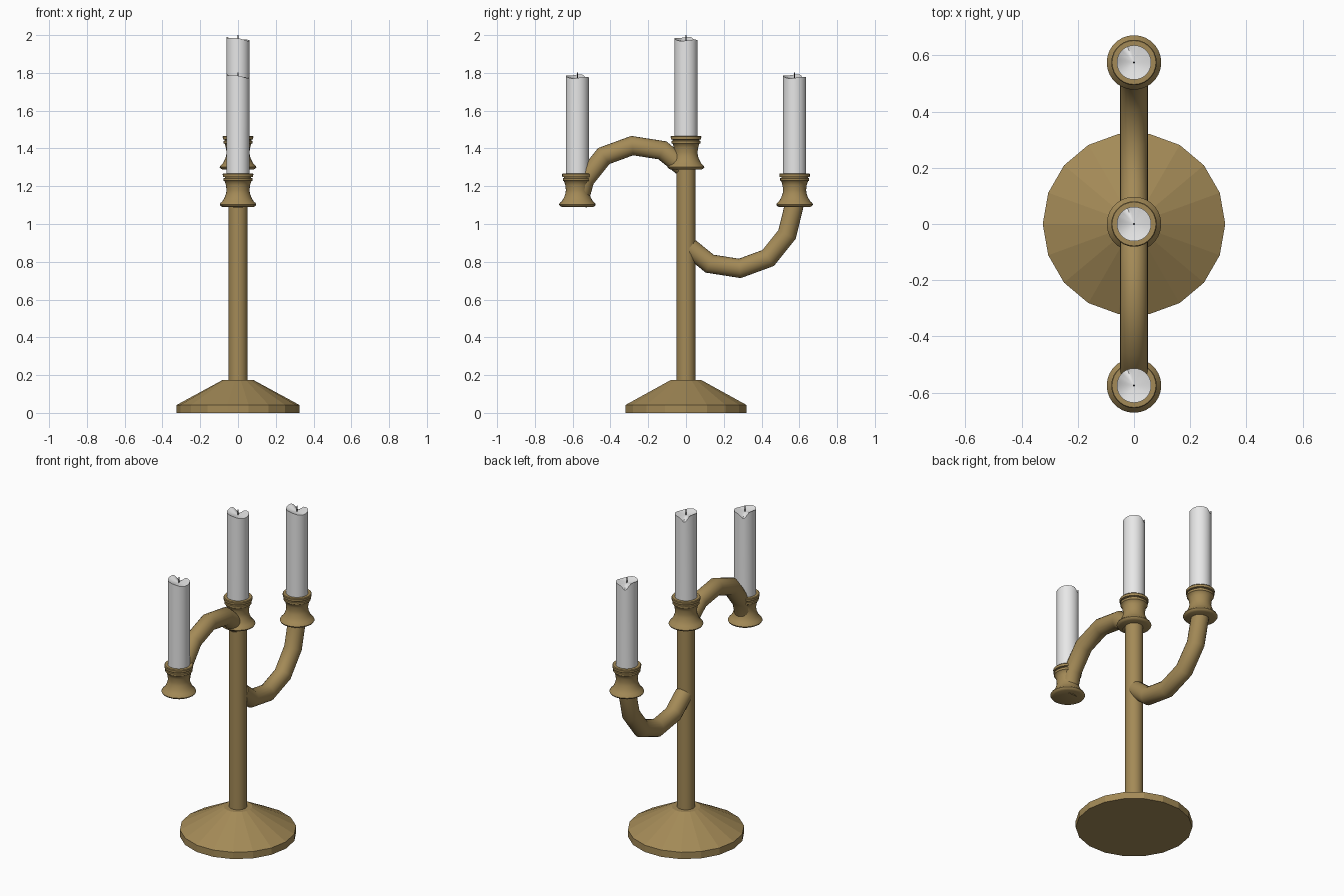
import bpy, bmesh, math
from mathutils import Vector

if "Cube" in bpy.data.objects:
    bpy.data.objects.remove(bpy.data.objects["Cube"])


def material(name, rgb):
    m = bpy.data.materials.new(name)
    m.diffuse_color = (*rgb, 1)
    m.use_nodes = True
    m.node_tree.nodes["Principled BSDF"].inputs["Base Color"].default_value = m.diffuse_color
    return m


BRASS = material("aged brass", (0.37, 0.255, 0.095))
WAX = material("white wax", (0.8, 0.8, 0.8))
WICK = material("dark wick", (0.06, 0.06, 0.06))


def finish(name, bm, mat, angle=None):
    bmesh.ops.remove_doubles(bm, verts=bm.verts, dist=1e-5)
    bmesh.ops.recalc_face_normals(bm, faces=bm.faces)
    me = bpy.data.meshes.new(name)
    bm.to_mesh(me)
    bm.free()
    me.materials.append(mat)
    ob = bpy.data.objects.new(name, me)
    bpy.context.collection.objects.link(ob)
    if angle:
        bpy.ops.object.select_all(action='DESELECT')
        ob.select_set(True)
        bpy.context.view_layer.objects.active = ob
        bpy.ops.object.shade_smooth_by_angle(angle=math.radians(angle))
    return ob


def skin(bm, rings):
    """Join consecutive rings of points with quads and cap both ends."""
    vr = [[bm.verts.new(p) for p in r] for r in rings]
    n = len(vr[0])
    for a, b in zip(vr, vr[1:]):
        for i in range(n):
            j = (i + 1) % n
            bm.faces.new((a[i], a[j], b[j], b[i]))
    bm.faces.new(vr[0][::-1])
    bm.faces.new(vr[-1])


def ring(r, z, n, y=0.0):
    return [Vector((r * math.cos(math.tau * i / n), y + r * math.sin(math.tau * i / n), z))
            for i in range(n)]


def lathe(name, profile, n, mat, y=0.0, z0=0.0, angle=None):
    bm = bmesh.new()
    skin(bm, [ring(r, z0 + z, n, y) for r, z in profile])
    return finish(name, bm, mat, angle)


def tube(name, path, r, n, mat):
    """Mitred tube along a path in the y-z plane."""
    pts = [Vector((0, y, z)) for y, z in path]
    rings = []
    for i, p in enumerate(pts):
        d0 = (pts[i] - pts[i - 1]).normalized() if i else None
        d1 = (pts[i + 1] - pts[i]).normalized() if i < len(pts) - 1 else None
        t = ((d0 or d1) + (d1 or d0)).normalized()
        side = Vector((1, 0, 0)).cross(t)
        k = r / max(0.6, t.dot(d0 or d1))
        rings.append([p + Vector((r * math.cos(a), 0, 0)) + side * k * math.sin(a)
                      for a in (math.tau * j / n for j in range(n))])
    bm = bmesh.new()
    skin(bm, rings)
    return finish(name, bm, mat, 50)


def candle(prefix, y, z0, top):
    # wax body with a tilted, melted rim and a drip notch at the back
    n, r = 32, 0.0615
    rim = []
    for i in range(n):
        a = math.tau * i / n
        off = (a - math.radians(118) + math.pi) % math.tau - math.pi
        h = -0.02 - 0.009 * math.cos(a) + 0.003 * math.sin(3 * a)
        h -= 0.035 * math.exp(-(off / 0.36) ** 2)
        rim.append(h)
    bm = bmesh.new()
    rings = [ring(r, z0, n, y)]
    for rad, blend in ((r, 0.0), (r * 0.85, 0.25), (r * 0.5, 0.75), (r * 0.1, 1.0)):
        pts = ring(rad, top, n, y)
        for p, h in zip(pts, rim):
            p.z += h * (1 - blend) - 0.032 * blend
        rings.append(pts)
    skin(bm, rings)
    finish(prefix + "_candle", bm, WAX, 40)
    lathe(prefix + "_wick", [(0.004, -0.05), (0.003, 0.0)], 6, WICK, y, top)


CUP = [(0.082, 0), (0.093, 0.006), (0.097, 0.013), (0.093, 0.021), (0.082, 0.031),
       (0.071, 0.05), (0.063, 0.072), (0.061, 0.09), (0.064, 0.115), (0.070, 0.135),
       (0.076, 0.139), (0.077, 0.152), (0.070, 0.154), (0.070, 0.158), (0.080, 0.160),
       (0.081, 0.174), (0.078, 0.178), (0.058, 0.178)]

# base and stem
lathe("base", [(0.325, 0), (0.325, 0.042), (0.08, 0.175)], 18, BRASS)
lathe("stem", [(0.05, 0.15), (0.05, 1.31)], 24, BRASS, angle=40)

# cups with candles
for prefix, y, z in (("centre", 0, 1.288), ("front", -0.575, 1.09), ("back", 0.575, 1.09)):
    lathe(prefix + "_cup", CUP, 28, BRASS, y, z, 40)
    candle(prefix, y, z + 0.15, z + 0.712)

# lower arm, and the upper arm as its upside-down mirror
ARM = [(0.02, 0.875), (0.125, 0.79), (0.285, 0.765), (0.435, 0.82), (0.535, 0.945), (0.573, 1.10)]
tube("back_arm", ARM, 0.05, 20, BRASS)
tube("front_arm", [(-y, 2.18 - z if i < 5 else 1.10) for i, (y, z) in enumerate(ARM)],
     0.05, 20, BRASS)
